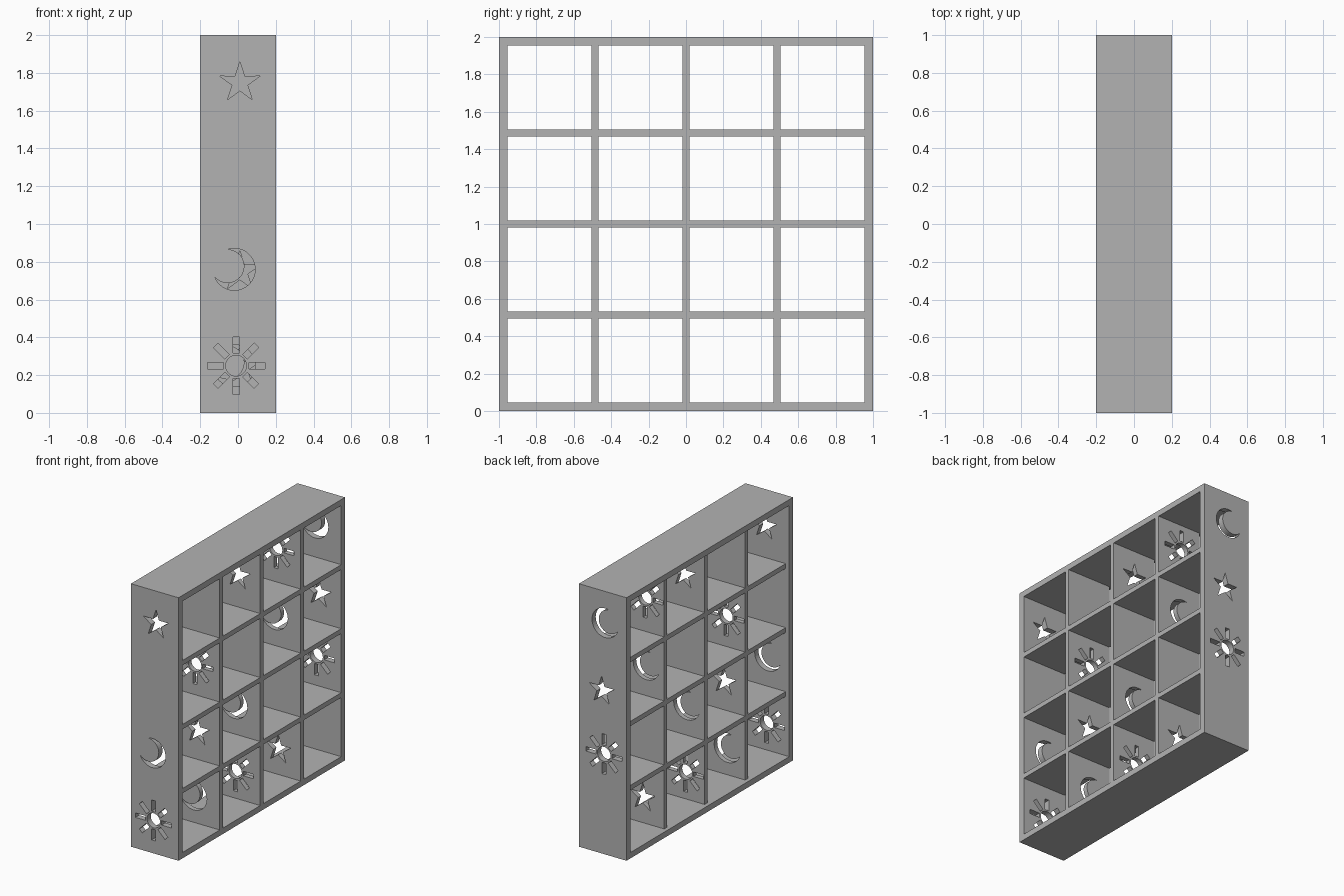
import bpy, bmesh, math
from mathutils import Matrix

if "Cube" in bpy.data.objects:
    bpy.data.objects.remove(bpy.data.objects["Cube"])

grey = bpy.data.materials.new("plain_grey")
grey.diffuse_color = (0.45, 0.45, 0.45, 1)
grey.use_nodes = True
grey.node_tree.nodes["Principled BSDF"].inputs["Base Color"].default_value = grey.diffuse_color

BACK, EDGE, FRONT = -0.2, -0.17, 0.2      # frame depth in x; inner grid is set back at -x
WALL, CELL, T = 0.045, 0.45, 0.11 / 3     # outer board, opening, inner board thickness
ROWS = [0.25, 0.76, 1.25, 1.76]           # cutout heights
cell_start = [-1 + WALL + i * (CELL + T) for i in range(4)]


def add(name, mesh):
    mesh.materials.clear()
    mesh.materials.append(grey)
    ob = bpy.data.objects.new(name, mesh)
    bpy.context.collection.objects.link(ob)


def box(name, x0, x1, y0, y1, z0, z1):
    bm = bmesh.new()
    bmesh.ops.create_cube(bm, size=1)
    for v in bm.verts:
        v.co = ((x0 + x1) / 2 + v.co.x * (x1 - x0),
                (y0 + y1) / 2 + v.co.y * (y1 - y0),
                (z0 + z1) / 2 + v.co.z * (z1 - z0))
    me = bpy.data.meshes.new(name)
    bm.to_mesh(me)
    bm.free()
    add(name, me)


def arc(cx, cz, r, a0, a1, n):
    return [(cx + r * math.cos(a0 + (a1 - a0) * i / n),
             cz + r * math.sin(a0 + (a1 - a0) * i / n)) for i in range(n + 1)]


# Cutout outlines, each a list of closed loops around height z
def star(z):
    pts = []
    for i in range(10):
        r = 0.042 if i % 2 else 0.111
        a = math.pi / 2 + i * math.pi / 5
        pts.append((0.01 + r * math.cos(a), z - 0.012 + r * math.sin(a)))
    return [pts]


def moon(z):
    cx, tilt, r, r2, d = -0.02, math.radians(155), 0.111, 0.089, 0.039
    k = (r * r - r2 * r2 + d * d) / (2 * d)       # chord distance of the tips
    h = math.sqrt(r * r - k * k)
    a, b = math.atan2(h, k), math.atan2(h, k - d)
    outer = arc(cx, z, r, tilt + a, tilt + 2 * math.pi - a, 32)
    inner = arc(cx + d * math.cos(tilt), z + d * math.sin(tilt), r2,
                tilt + 2 * math.pi - b, tilt + b, 24)
    return [outer + inner[1:-1]]


def sun(z):
    cx = -0.01
    loops = [arc(cx, z, 0.055, 0, 2 * math.pi, 32)[:-1]]
    for i in range(8):
        c, s = math.cos(i * math.pi / 4), math.sin(i * math.pi / 4)
        loops.append([(cx + u * c - v * s, z + u * s + v * c) for u, v in
                      ((0.067, -0.017), (0.152, -0.017), (0.152, 0.017), (0.067, 0.017))])
    return loops


def panel(name, x0, y0, y1, z0, z1, cuts):
    # Filled 2D curve with holes, extruded and stood upright
    cu = bpy.data.curves.new(name, 'CURVE')
    cu.dimensions = '2D'
    cu.fill_mode = 'BOTH'
    cu.extrude = (y1 - y0) / 2
    loops = [[(x0, z0), (FRONT, z0), (FRONT, z1), (x0, z1)]]
    for z, cut in zip(ROWS, cuts):
        if cut:
            loops += cut(z)
    for pts in loops:
        sp = cu.splines.new('POLY')
        sp.points.add(len(pts) - 1)
        for p, (x, z) in zip(sp.points, pts):
            p.co = (x, z, 0, 1)
        sp.use_cyclic_u = True
    tmp = bpy.data.objects.new("panel_outline", cu)
    bpy.context.collection.objects.link(tmp)
    dg = bpy.context.evaluated_depsgraph_get()
    me = bpy.data.meshes.new_from_object(tmp.evaluated_get(dg))
    bpy.data.objects.remove(tmp)
    me.transform(Matrix.Translation((0, (y0 + y1) / 2, 0)) @ Matrix.Rotation(math.pi / 2, 4, 'X'))
    bm = bmesh.new()
    bm.from_mesh(me)
    bmesh.ops.remove_doubles(bm, verts=bm.verts, dist=1e-5)
    bmesh.ops.recalc_face_normals(bm, faces=bm.faces)
    for f in bm.faces:
        f.smooth = False
    bm.to_mesh(me)
    bm.free()
    add(name, me)


# Upright boards, cutouts listed from bottom row to top row
panel("front_wall", BACK, -1, -1 + WALL, 0, 2, [sun, moon, None, star])
panel("back_wall", BACK, 1 - WALL, 1, 0, 2, [None, sun, star, moon])
inner_cuts = [[moon, star, sun, None], [sun, moon, None, star], [star, None, moon, sun]]
for i, cuts in enumerate(inner_cuts):
    y = cell_start[i] + CELL
    panel(f"divider_{i + 1}", EDGE, y, y + T, WALL, 2 - WALL, cuts)

# Top and bottom boards
box("bottom_board", BACK, FRONT, -1 + WALL, 1 - WALL, 0, WALL)
box("top_board", BACK, FRONT, -1 + WALL, 1 - WALL, 2 - WALL, 2)

# Shelves between the uprights
for r in range(3):
    z = 1 + cell_start[r] + CELL
    for c in range(4):
        box(f"shelf_{r + 1}_{c + 1}", EDGE, FRONT, cell_start[c], cell_start[c] + CELL, z, z + T)
